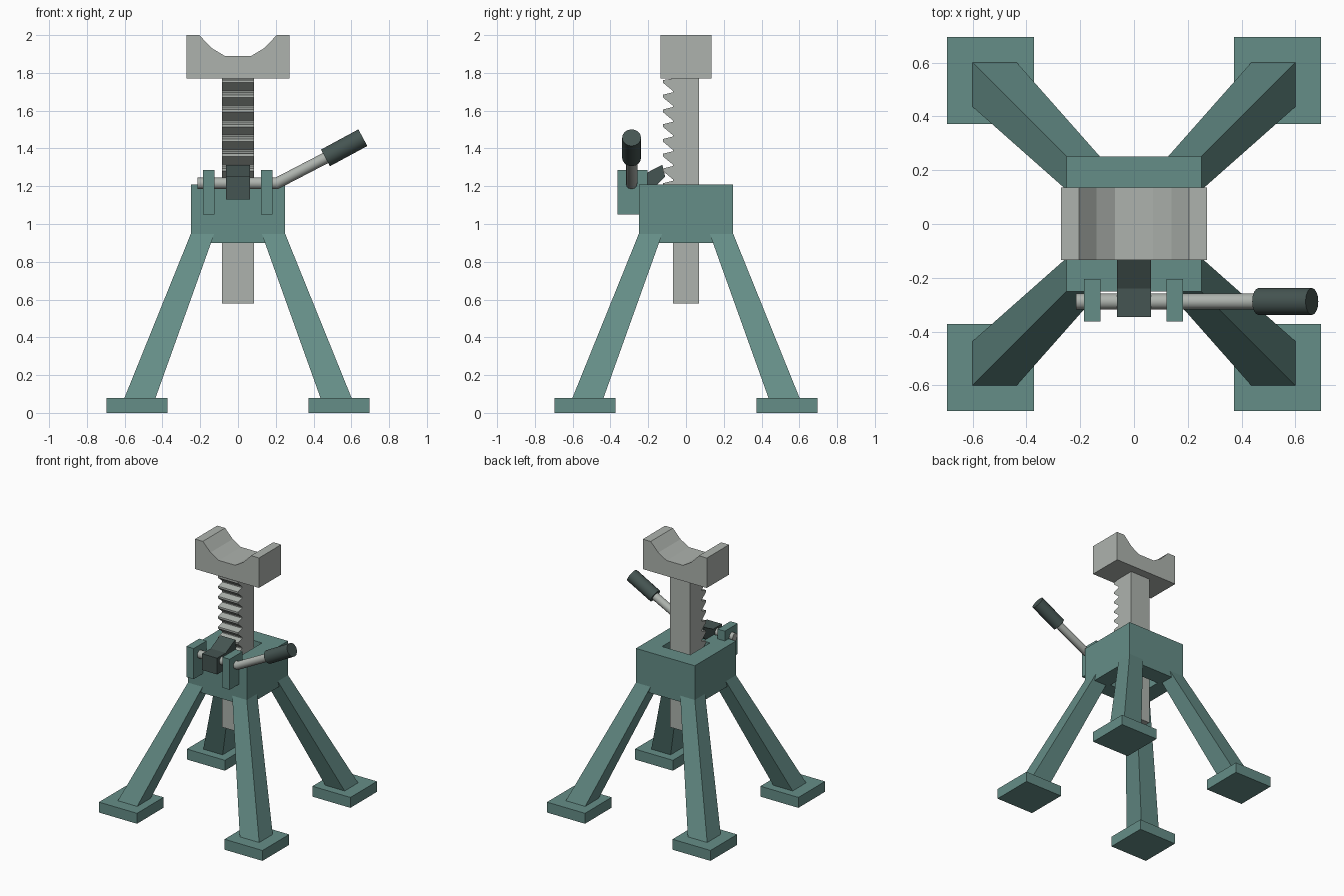
import bpy, bmesh, math
from mathutils import Vector

if "Cube" in bpy.data.objects:
    bpy.data.objects.remove(bpy.data.objects["Cube"], do_unlink=True)


def material(name, color):
    m = bpy.data.materials.new(name)
    m.use_nodes = True
    m.diffuse_color = (*color, 1)
    m.node_tree.nodes["Principled BSDF"].inputs["Base Color"].default_value = (*color, 1)
    return m


teal = material("teal paint", (0.13, 0.27, 0.245))
steel = material("light steel", (0.42, 0.45, 0.42))
dark = material("dark grip", (0.06, 0.09, 0.084))


def finish(name, bm, mat):
    bmesh.ops.recalc_face_normals(bm, faces=bm.faces)
    mesh = bpy.data.meshes.new(name)
    bm.to_mesh(mesh)
    bm.free()
    mesh.materials.append(mat)
    ob = bpy.data.objects.new(name, mesh)
    bpy.context.collection.objects.link(ob)
    return ob


def loft(name, rings, mat):
    """Join equal rings of points with quads and cap both ends."""
    bm = bmesh.new()
    loops = [[bm.verts.new(p) for p in ring] for ring in rings]
    n = len(loops[0])
    for a, b in zip(loops, loops[1:]):
        for i in range(n):
            j = (i + 1) % n
            bm.faces.new((a[i], a[j], b[j], b[i]))
    bm.faces.new(loops[0])
    bm.faces.new(loops[-1])
    return finish(name, bm, mat)


def rect(x0, x1, y0, y1, z):
    return [(x0, y0, z), (x1, y0, z), (x1, y1, z), (x0, y1, z)]


def box(name, x, y, z, mat):
    return loft(name, [rect(*x, *y, h) for h in z], mat)


def tube(name, path, radius, sides, y, mat):
    """Round bar along an xz path, mitred at the bends."""
    pts = [Vector((px, 0, pz)) for px, pz in path]
    rings = []
    for i, p in enumerate(pts):
        d_in = (p - pts[max(i - 1, 0)]).normalized()
        d_out = (pts[min(i + 1, len(pts) - 1)] - p).normalized()
        t = (d_in + d_out).normalized()
        d = d_out if d_out.length else d_in
        side = Vector((-t.z, 0, t.x)) / t.dot(d)
        rings.append([p + side * radius * math.cos(a) + Vector((0, y + radius * math.sin(a), 0))
                      for a in (2 * math.pi * k / sides for k in range(sides))])
    ob = loft(name, rings, mat)
    bpy.ops.object.select_all(action='DESELECT')
    ob.select_set(True)
    bpy.context.view_layer.objects.active = ob
    bpy.ops.object.shade_smooth_by_angle(angle=math.radians(35))
    return ob


# Housing: square sleeve with a through hole for the post
bm = bmesh.new()
R, H = 0.25, 0.12
rings = [[bm.verts.new(p) for p in rect(-r, r, -r, r, z)]
         for r, z in ((R, 0.9), (R, 1.21), (H, 1.21), (H, 0.9))]
for a, b in zip(rings, rings[1:] + rings[:1]):
    for i in range(4):
        j = (i + 1) % 4
        bm.faces.new((a[i], a[j], b[j], b[i]))
finish("housing", bm, teal)

# Four splayed legs with square feet
for sx, fx in ((-1, "right"), (1, "left")):
    for sy, fy in ((-1, "front"), (1, "back")):
        sections = []
        for inner, outer, z in ((0.44, 0.605, 0.07), (0.125, 0.249, 0.95)):
            sections.append(rect(sx * inner, sx * outer, sy * inner, sy * outer, z))
        loft(f"{fy}_{fx}_leg", sections, teal)
        box(f"{fy}_{fx}_foot", (sx * 0.372, sx * 0.695), (sy * 0.372, sy * 0.695), (0, 0.08), teal)

# Ratchet post: plain bar with a toothed front
back, root, tip, pitch = 0.07, -0.07, -0.122, 0.078
profile = [(back, 0.58), (back, 1.77), (root, 1.77)]
for k in range(8):
    z = 1.755 - k * pitch
    profile += [(tip, z + 0.007), (tip, z - 0.007), (root, z - 0.05), (root, z - 0.058)]
profile.append((root, 0.58))
loft("ratchet_post", [[(x, y, z) for y, z in profile] for x in (-0.085, 0.085)], steel)

# Saddle with a faceted cradle
cradle = [(0.205, 2.0), (0.14, 1.932), (0.07, 1.89)]
outline = [(-0.272, 1.77), (0.272, 1.77), (0.272, 2.0)] + cradle
outline += [(-x, z) for x, z in reversed(cradle)] + [(-0.272, 2.0)]
loft("saddle", [[(x, y, z) for x, z in outline] for y in (-0.134, 0.136)], steel)

# Pivot brackets on the front
for side, x in (("right", -0.155), ("left", 0.152)):
    box(f"{side}_bracket", (x - 0.031, x + 0.031), (-0.362, -0.205), (1.05, 1.285), teal)

# Pawl reaching into the teeth
pawl = [(-0.345, 1.13), (-0.345, 1.255), (-0.24, 1.255), (-0.125, 1.313),
        (-0.11, 1.25), (-0.16, 1.2), (-0.235, 1.13)]
loft("pawl", [[(x, y, z) for y, z in pawl] for x in (-0.064, 0.064)], dark)

# Bent pivot rod and its grip
tube("lever_rod", [(-0.215, 1.215), (0.205, 1.215), (0.49, 1.363)], 0.03, 12, -0.288, steel)
tube("lever_grip", [(0.463, 1.35), (0.661, 1.457)], 0.05, 16, -0.288, dark)
